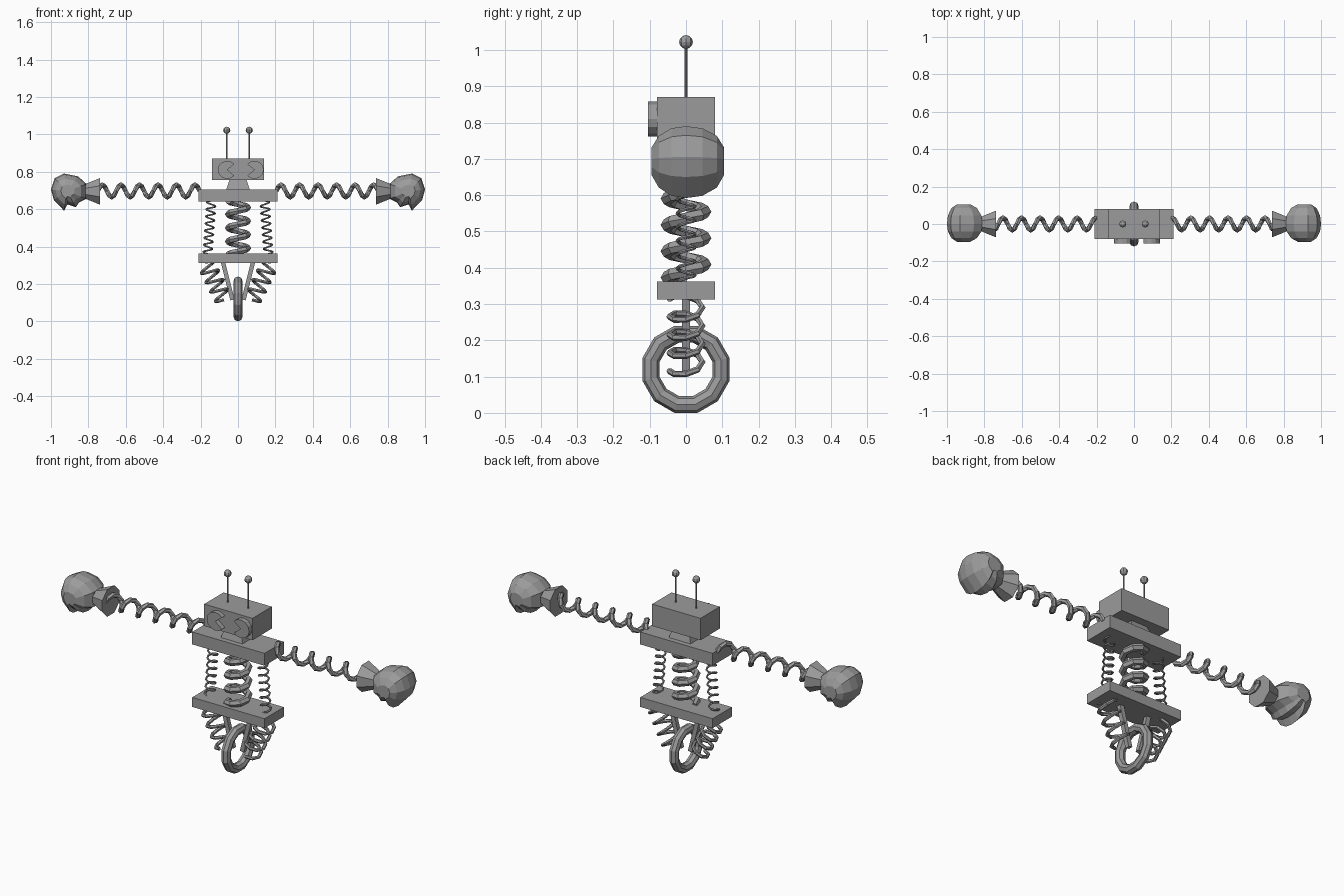
import bpy, bmesh, math
from mathutils import Vector, Matrix

if "Cube" in bpy.data.objects:
    bpy.data.objects.remove(bpy.data.objects["Cube"])

grey = bpy.data.materials.new("plain grey")
grey.diffuse_color = (0.33, 0.33, 0.33, 1)
grey.use_nodes = True
grey.node_tree.nodes["Principled BSDF"].inputs["Base Color"].default_value = grey.diffuse_color


def finish(name, bm):
    bmesh.ops.recalc_face_normals(bm, faces=bm.faces[:])
    mesh = bpy.data.meshes.new(name)
    bm.to_mesh(mesh)
    bm.free()
    mesh.materials.append(grey)
    ob = bpy.data.objects.new(name, mesh)
    bpy.context.collection.objects.link(ob)
    return ob


def mirrored(build, name, *args):
    """Build a part on the right and its mirror image on the left."""
    for side, s in (("right", 1), ("left", -1)):
        bm = build(*args)
        bmesh.ops.scale(bm, vec=(s, 1, 1), verts=bm.verts[:])
        finish(f"{side}_{name}", bm)


def skin(rings):
    """Join equal rings of points into a closed skin."""
    bm = bmesh.new()
    loops = [[bm.verts.new(p) for p in r] for r in rings]
    n = len(loops[0])
    for a, b in zip(loops, loops[1:]):
        for i in range(n):
            bm.faces.new((a[i], a[(i + 1) % n], b[(i + 1) % n], b[i]))
    bm.faces.new(loops[0])
    bm.faces.new(loops[-1])
    return bm


def box(x, y, z0, z1, top=1.0):
    return skin([[(sx * x * k, sy * y * k, z) for sx, sy in ((-1, -1), (1, -1), (1, 1), (-1, 1))]
                 for z, k in ((z0, 1), (z1, top))])


def cone(start, end, r0, r1, sides):
    start, end = Vector(start), Vector(end)
    rot = (end - start).to_track_quat('Z', 'Y')
    return skin([[c + rot @ Vector((r * math.cos(2 * math.pi * (i + .5) / sides),
                                    r * math.sin(2 * math.pi * (i + .5) / sides), 0))
                  for i in range(sides)] for c, r in ((start, r0), (end, r1))])


def spring(start, end, radius, wire, turns, steps=8, sides=6):
    """Round wire swept along a helix between two points."""
    start, end = Vector(start), Vector(end)
    axis = end - start
    rot = axis.to_track_quat('Z', 'Y')
    count = int(turns * steps)
    rings = []
    for k in range(count + 1):
        a = 2 * math.pi * k / steps
        out = rot @ Vector((math.cos(a), math.sin(a), 0))
        around = rot @ Vector((-math.sin(a), math.cos(a), 0))
        tangent = (around * radius * 2 * math.pi * turns + axis).normalized()
        side = tangent.cross(out)
        c = start + axis * k / count + out * radius
        rings.append([c + wire * (out * math.cos(2 * math.pi * j / sides)
                                  + side * math.sin(2 * math.pi * j / sides))
                      for j in range(sides)])
    return skin(rings)


def glove():
    """Rounded fist with a finger fold underneath."""
    outline = [(.81, .735), (.855, .775), (.93, .79), (.98, .765), (1.0, .705), (.985, .65),
               (.93, .592), (.912, .625), (.867, .61), (.85, .635), (.81, .655)]
    cx, cz = .915, .695
    slices = [(-.095, .38), (-.075, .72), (-.04, .94), (.0, 1), (.045, .94), (.085, .72), (.105, .38)]
    return skin([[(cx + (x - cx) * k, y, cz + (z - cz) * k) for x, z in outline]
                 for y, k in slices])


def eye(cx, facing):
    """Disc with a wedge-shaped notch."""
    pts = [(cx, .81)]
    for i in range(11):
        a = math.radians(40 + 28 * i) + (0 if facing > 0 else math.pi)
        pts.append((cx + .05 * math.cos(a), .81 + .048 * math.sin(a)))
    return skin([[(x, y, z) for x, z in pts] for y in (-.105, -.08)])


def ball(center, r):
    bm = bmesh.new()
    bmesh.ops.create_uvsphere(bm, u_segments=8, v_segments=6, radius=r,
                              matrix=Matrix.Translation(center))
    return bm


# Head, neck and body plates
finish("head", box(.14, .08, .755, .87))
finish("neck", box(.065, .055, .70, .756, .7))
finish("upper_plate", box(.21, .08, .64, .705))
finish("lower_plate", box(.21, .08, .312, .362))
finish("left_eye", eye(-.058, 1))
finish("right_eye", eye(.088, -1))

# Antennae
mirrored(cone, "antenna_rod", (.06, 0, .865), (.06, 0, 1.02), .004, .004, 6)
mirrored(ball, "antenna_tip", (.06, 0, 1.022), .019)

# Waist springs
finish("waist_spring", spring((0, 0, .355), (0, 0, .645), .052, .018, 4))
mirrored(spring, "side_spring", (.163, 0, .36), (.142, 0, .645), .024, .005, 7.5)

# Arms
mirrored(spring, "arm_spring", (.205, 0, .697), (.75, 0, .697), .034, .013, 5.5)
mirrored(cone, "cuff", (.738, 0, .695), (.822, 0, .695), .077, .04, 8)
mirrored(glove, "glove")

# Fork, leg springs and wheel
mirrored(cone, "fork_arm", (.08, 0, .315), (.03, 0, .115), .016, .016, 4)
mirrored(spring, "leg_spring", (.175, 0, .315), (.075, 0, .115), .045, .009, 4)
wheel = bmesh.new()
loops = []
for i in range(12):
    a = 2 * math.pi * (i + .5) / 12
    loops.append([wheel.verts.new((.024 * math.sin(math.pi * j / 4),
                                   (.1 + .024 * math.cos(math.pi * j / 4)) * math.cos(a),
                                   .12 + (.1 + .024 * math.cos(math.pi * j / 4)) * math.sin(a)))
                  for j in range(8)])
for i in range(12):
    p, q = loops[i], loops[(i + 1) % 12]
    for j in range(8):
        wheel.faces.new((p[j], p[(j + 1) % 8], q[(j + 1) % 8], q[j]))
finish("wheel", wheel)
